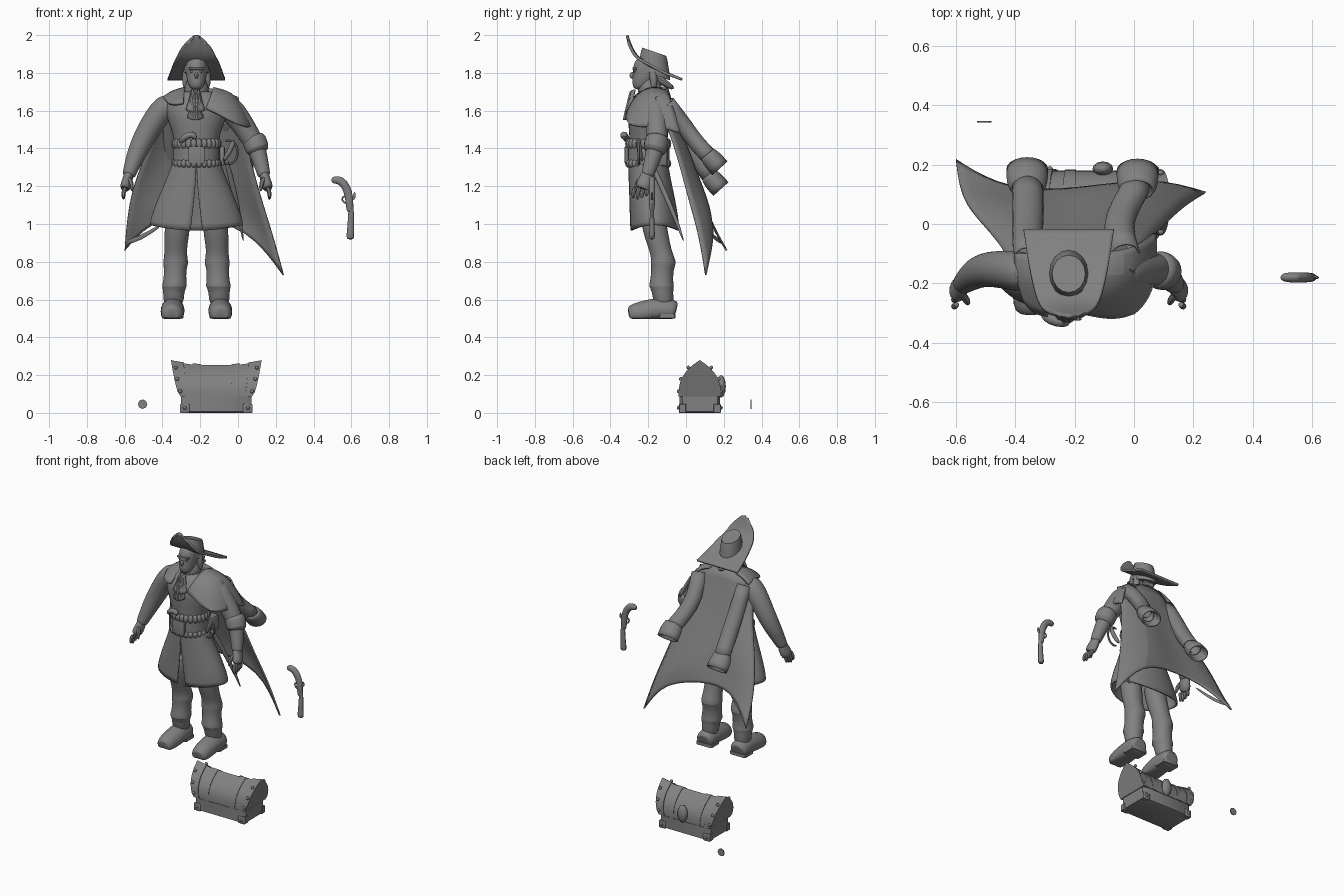
import bpy
import bmesh
from math import sin, cos, pi, radians
from mathutils import Vector

if "Cube" in bpy.data.objects:
    bpy.data.objects.remove(bpy.data.objects["Cube"])
grey = bpy.data.materials.new("plain grey")
grey.use_nodes = True
grey.diffuse_color = (.22, .22, .22, 1)
grey.node_tree.nodes["Principled BSDF"].inputs["Base Color"].default_value = grey.diffuse_color
MID, GROUND, GUN_Y = -.22, .5, -.18  # figure centre line, figure floor, pistol plane
SIDES = ((-1, "right"), (1, "left"))

# Turn a bmesh into a smooth-shaded object
def finish(name, bm, subdivide=0, thickness=0, angle=40):
    bmesh.ops.recalc_face_normals(bm, faces=bm.faces)
    mesh = bpy.data.meshes.new(name)
    bm.to_mesh(mesh)
    bm.free()
    mesh.materials.append(grey)
    obj = bpy.data.objects.new(name, mesh)
    bpy.context.collection.objects.link(obj)
    if subdivide:
        smooth = obj.modifiers.new("smooth", "SUBSURF")
        smooth.levels = smooth.render_levels = subdivide
        smooth.boundary_smooth = "PRESERVE_CORNERS"
    if thickness:
        solid = obj.modifiers.new("thickness", "SOLIDIFY")
        solid.thickness, solid.offset = thickness, 0
    bpy.ops.object.select_all(action="DESELECT")
    obj.select_set(True)
    bpy.context.view_layer.objects.active = obj
    bpy.ops.object.shade_smooth_by_angle(angle=radians(angle))
    return obj

# Skin a surface over rows of points
def loft(name, rows, closed=True, caps=True, **options):
    bm = bmesh.new()
    grid = [[bm.verts.new(p) for p in row] for row in rows]
    count = len(grid[0])
    for a, b in zip(grid, grid[1:]):
        for i in range(count if closed else count - 1):
            j = (i + 1) % count
            bm.faces.new((a[i], a[j], b[j], b[i]))
    if closed and caps:
        bm.faces.new(grid[0])
        bm.faces.new(grid[-1])
    return finish(name, bm, **options)

def sheet(name, rows, thickness=.01, subdivide=2):
    return loft(name, rows, closed=False, subdivide=subdivide, thickness=thickness)

# Stack horizontal ellipses given as x, y, z, radius x, radius y
def body(name, sections, **options):
    turns = [2 * pi * i / 16 for i in range(16)]
    return loft(name, [[(x + rx * cos(a), y + ry * sin(a), z) for a in turns]
                       for x, y, z, rx, ry in sections], **options)

# Round limb along a path of x, y, z, radius
def tube(name, path, flat=1, ref=(0, 1, 0), sides=10, subdivide=1, floor=0, **options):
    rows, points = [], [Vector(p[:3]) for p in path]
    for i, p in enumerate(points):
        along = points[min(i + 1, len(points) - 1)] - points[max(i - 1, 0)]
        u = along.cross(Vector(ref)).normalized()
        v = u.cross(along).normalized() * flat
        row = [p + (u * cos(a) + v * sin(a)) * path[i][3] for a in (2 * pi * k / sides for k in range(sides))]
        rows.append([(q.x, q.y, max(q.z, floor)) for q in row])
    return loft(name, rows, subdivide=subdivide, **options)

def place(name, bm, centre, size):
    bmesh.ops.scale(bm, vec=size, verts=bm.verts)
    bmesh.ops.translate(bm, vec=centre, verts=bm.verts)
    finish(name, bm)

def ball(name, centre, size):
    bm = bmesh.new()
    bmesh.ops.create_uvsphere(bm, u_segments=12, v_segments=6, radius=1)
    place(name, bm, centre, size)

def box(name, centre, size):
    bm = bmesh.new()
    bmesh.ops.create_cube(bm, size=1)
    bmesh.ops.bevel(bm, geom=bm.edges[:], offset=.07, segments=1, affect="EDGES")
    place(name, bm, centre, size)

# Legs with boot folds, feet, arms, hands, eyes and hair
arms = {"right": [(-.34, -.165, 1.65, .075), (-.42, -.155, 1.59, .07), (-.49, -.15, 1.47, .063),
                  (-.535, -.165, 1.38, .056), (-.575, -.2, 1.27, .038), (-.58, -.205, 1.25, .036)],
        "left": [(-.07, -.165, 1.65, .075), (.01, -.155, 1.55, .066), (.08, -.15, 1.44, .058),
                 (.11, -.17, 1.37, .048), (.135, -.2, 1.27, .037), (.14, -.205, 1.25, .035)]}
leg_profile = ((1.12, .09, -.185, .07), (1, .1, -.17, .068), (.93, .105, -.155, .066), (.87, .11, -.138, .06),
               (.82, .11, -.122, .063), (.79, .11, -.12, .07), (.765, .112, -.124, .059), (.69, .115, -.13, .062),
               (.67, .116, -.13, .07), (.65, .12, -.125, .055), (.55, .122, -.115, .057))
for side, label in SIDES:
    body(label + "_leg", [(MID + side * off, y, z, r, r) for z, off, y, r in leg_profile], subdivide=1)
    x = MID + side * .126
    tube(label + "_boot", [(x, -.052, .535, .05), (x, -.066, .54, .062), (x, -.14, .55, .064), (x, -.2, .535, .066),
                           (x + side * .004, -.28, .52, .06), (x + side * .004, -.306, .515, .042)],
         ref=(0, 0, 1), floor=GROUND - .003, sides=14)
    box(label + "_heel", (x, -.1, GROUND + .012), (.115, .09, .024))
    tube(label + "_arm", arms[label], subdivide=2)
    x, y, z, r = arms[label][-1]
    tube(label + "_palm", [(x, y, z + .03, .036), (x, y, z, .04), (x + side * .012, y - .015, z - .04, .046),
                           (x + side * .022, y - .03, z - .07, .04)], flat=.7, ref=(1, 0, 0))
    for k in range(4):
        fy = y - .065 + .023 * k
        tube(label + "_finger", [(x + side * .015, fy, z - .05, .014), (x + side * .028, fy - .008, z - .085, .014),
                                 (x + side * .026, fy - .01, z - .125 + .01 * abs(k - 1), .009)], sides=6)
    tube(label + "_thumb", [(x, y - .03, z, .016), (x - side * .018, y - .055, z - .035, .015),
                            (x - side * .02, y - .065, z - .08, .009)], sides=6)
    ball(label + "_eye", (MID + side * .024, -.272, 1.808), (.011, .007, .006))
    tube(label + "_hair", [(MID + side * .048, -.18, 1.83, .02), (MID + side * .058, -.17, 1.77, .024),
                           (MID + side * .055, -.17, 1.71, .014)])
tube("left_arm_cuff", [(.075, -.15, 1.465, .055), (.083, -.152, 1.45, .07), (.106, -.165, 1.39, .068),
                       (.112, -.17, 1.375, .05)])
# Coat skirt, open in front
rows = []
for z, rx, ry, y, gap in ((1.34, .12, .1, -.2, 0), (1.26, .145, .105, -.195, .01), (1.15, .195, .115, -.18, .05),
                          (1.03, .242, .125, -.168, .1), (.965, .244, .125, -.165, .13)):
    turns = [-pi / 2 + gap + (2 * pi - 2 * gap) * i / 24 for i in range(25)]
    rows.append([(MID + rx * cos(a), y + ry * sin(a), z + (.03 * cos(a) ** 2 if z < 1 else 0)) for a in turns])
sheet("coat_skirt", rows, subdivide=1)
# Torso, neck and head
body("torso", [(MID, -.2, 1.3, .115, .098), (MID, -.2, 1.44, .115, .1), (MID, -.195, 1.52, .145, .112),
               (MID, -.195, 1.61, .175, .118), (MID, -.185, 1.67, .16, .095), (MID, -.185, 1.71, .085, .07)], subdivide=1)
body("neck", [(MID, -.19, z, r, r) for z, r in ((1.68, .08), (1.73, .06), (1.79, .045))], subdivide=1)
body("head", [(MID, -.245, 1.71, .026, .028), (MID, -.235, 1.74, .046, .052), (MID, -.215, 1.78, .055, .068),
              (MID, -.21, 1.83, .06, .074), (MID, -.2, 1.89, .05, .062)], subdivide=2)
ball("nose", (MID, -.283, 1.787), (.01, .016, .018))
box("brow", (MID, -.272, 1.822), (.08, .02, .012))
tube("hair_knot", [(MID, -.16, 1.78, .04), (MID, -.12, 1.75, .036), (MID + .02, -.06, 1.715, .018)], flat=.6)
# Hat with upturned front brim
rows = [[(MID + half * k / 3, y, z - droop * (k / 3) ** 2) for k in range(-3, 4)]
        for y, z, half, droop in ((-.312, 2, .025, .02), (-.298, 1.955, .078, .015), (-.265, 1.885, .105, .01),
                                  (-.2, 1.84, .122, -.01), (-.12, 1.805, .138, .005), (-.02, 1.765, .152, 0))]
sheet("hat_brim", rows, thickness=.014)
crown = body("hat_crown", [(MID, -.168, z, rx, ry) for z, rx, ry in
                           ((1.79, .068, .084), (1.83, .066, .08), (1.89, .06, .07), (1.912, .056, .063))])
for v in crown.data.vertices:
    v.co.z -= .35 * (v.co.y + .168)
# Cravat of pleated frills
for top, width, y in ((1.7, .032, -.275), (1.66, .045, -.285), (1.62, .036, -.295)):
    sheet("cravat_frill", [[(MID - .005 + width * spread * k / 4, y - .025 * spread - .012 * (k % 2) + .02 * (k / 4) ** 2,
                             top - drop + .012 * (k / 4) ** 2) for k in range(-4, 5)]
                           for drop, spread in ((0, .5), (.035, .85), (.07, 1.1))], subdivide=1)
# Coat worn as a cape, flowing backwards, with folds over the shoulders
cape = [[(-.4, -.17, 1.66), (-.33, -.1, 1.71), (MID, -.1, 1.73), (-.1, -.1, 1.71), (0, -.16, 1.67)],
        [(-.45, -.06, 1.45), (-.35, -.03, 1.48), (MID, -.035, 1.48), (-.08, -.01, 1.48), (.04, -.06, 1.43)],
        [(-.56, .05, 1.2), (-.43, .07, 1.24), (-.25, .04, 1.25), (-.04, .1, 1.22), (.115, .01, 1.15)],
        [(-.59, .13, 1), (-.45, .1, 1.1), (-.27, .08, 1.12), (.02, .16, 1.07), (.18, .07, .95)],
        [(-.6, .215, .86), (-.47, .13, 1.01), (-.27, .1, 1.05), (.06, .16, .98), (.24, .105, .73)]]
sheet("cape", cape)
tube("cape_right_tail", [(-.605, .2, .9, .012), (-.52, .15, .92, .014), (-.4, .1, 1, .008)], flat=.4)
drape = [[(-.13, -.1, 1.7), (-.13, -.17, 1.73), (-.14, -.26, 1.69), (-.17, -.3, 1.61)],
         [(-.03, -.09, 1.68), (-.03, -.17, 1.71), (-.06, -.26, 1.66), (-.1, -.315, 1.58)],
         [(.03, -.06, 1.59), (.035, -.16, 1.62), (.01, -.26, 1.59), (-.05, -.315, 1.55)],
         [(.07, -.03, 1.48), (.075, -.15, 1.52), (.05, -.25, 1.51), (0, -.3, 1.53)]]
sheet("left_shoulder_drape", drape, thickness=.014)
lapel = [[(-.28, -.1, 1.72), (-.28, -.2, 1.72), (-.29, -.31, 1.64)], [(-.35, -.1, 1.7), (-.35, -.19, 1.71), (-.34, -.3, 1.63)],
         [(-.4, -.1, 1.66), (-.4, -.17, 1.67), (-.37, -.26, 1.64)]]
sheet("right_shoulder_lapel", lapel, thickness=.014)
# Empty coat sleeves hanging behind
for label, path in (("right", [(-.36, -.11, 1.64, .045), (-.36, -.03, 1.5, .052), (-.355, .05, 1.36, .052), (-.36, .14, 1.235, .052)]),
                    ("left", [(-.03, -.1, 1.64, .05), (-.06, -.01, 1.52, .052), (-.03, .06, 1.42, .05), (.012, .135, 1.345, .05)])):
    tube(label + "_empty_sleeve", path, caps=False, thickness=.008, flat=.85)
    x, y, z, r = path[-1]
    tube(label + "_sleeve_cuff", [(x, y - .02, z + .025, .055), (x, y, z, .07), (x, y + .045, z - .05, .07)],
         caps=False, thickness=.01, flat=.75)
# Belt, sash rolls, buckle and tucked pistol
body("belt", [(MID, -.2, z, .125, .112) for z in (1.335, 1.345, 1.4, 1.41)])
for a in (2 * pi * i / 26 for i in range(26)):
    for z, height in ((1.425, .028), (1.32, .022)):
        ball("sash_roll", (MID + .116 * cos(a), -.2 + .106 * sin(a), z), (.017, .017, height))
box("buckle", (MID, -.316, 1.365), (.085, .018, .09))
box("left_hip_pouch", (-.1, -.14, 1.36), (.06, .08, .1))
tube("belt_pistol_grip", [(-.31, -.3, 1.43, .016), (-.28, -.325, 1.465, .02), (-.24, -.33, 1.48, .02), (-.22, -.33, 1.45, .016)])
# Sword at the left hip
tube("sword", [(-.07, -.2, 1.36, .016), (-.02, -.12, 1.18, .015), (.01, -.05, 1.02, .012), (.03, -.01, .9, .003)])
tube("sword_grip", [(-.08, -.23, 1.33, .012), (-.04, -.25, 1.39, .015), (-.02, -.25, 1.45, .013)])
tube("sword_guard", [(-.05 + .05 * cos(k / 2 - 2), -.25, 1.38 + .065 * sin(k / 2 - 2), .008) for k in range(9)], sides=6)
# Separate flintlock pistol
for part, path in (("grip", [(.495, 1.225, .012), (.51, 1.235, .023), (.545, 1.232, .025), (.575, 1.195, .024),
                             (.59, 1.14, .023), (.593, 1.05, .02)]),
                   ("barrel", [(.6, 1.13, .015), (.597, .98, .018), (.595, .95, .022), (.595, .915, .022)]),
                   ("trigger_guard", [(.582, 1.15, .006), (.55, 1.145, .006), (.55, 1.12, .006), (.58, 1.105, .006)]),
                   ("hammer", [(.6, 1.13, .01), (.62, 1.14, .008), (.615, 1.17, .006)])):
    tube("pistol_" + part, [(x, GUN_Y, z, r) for x, z, r in path], flat=.75)
# Treasure chest with a pointed lid that flares toward its ends
CX, CY = -.115, .073
box("chest_base", (CX, CY, .046), (.375, .215, .092))
def lid_part(name, start, end, grow):
    rows = []
    for u in (start + (end - start) * i / 6 for i in range(7)):
        rows.append([(CX + u * (.19 + .05 * (1 - abs(k) / 8) ** .6 * u * u),
                      CY + .108 * grow * (1 - (1 - abs(k) / 8) ** 2.7) * (1 if k > 0 else -1),
                      .088 + .166 * (1 - abs(k) / 8) * grow * (1 + .11 * u ** 4)) for k in range(-8, 9)])
    loft(name, rows, angle=35)
lid_part("chest_lid", -.98, .98, 1)
for side, label in SIDES:
    lid_part("chest_" + label + "_end_band", side * .78, side, 1.04)
    lid_part("chest_" + label + "_strap", side * .42, side * .6, 1.03)
    for front in (-1, 1):
        box("chest_corner", (CX + side * .166, CY + front * .092, .024), (.05, .038, .048))
        for z, shift, depth in ((.028, .168, .112), (.115, .19, .112), (.18, .206, .1), (.24, .215, .06)):
            ball("chest_rivet", (CX + side * shift, CY + front * depth, z), (.01, .01, .01))
ball("chest_lock", (CX + .01, CY + .113, .14), (.035, .025, .06))
# Loose coin
tube("coin", [(-.505, y, .046, .025) for y in (.342, .348)], ref=(0, 0, 1), sides=8, subdivide=0)
